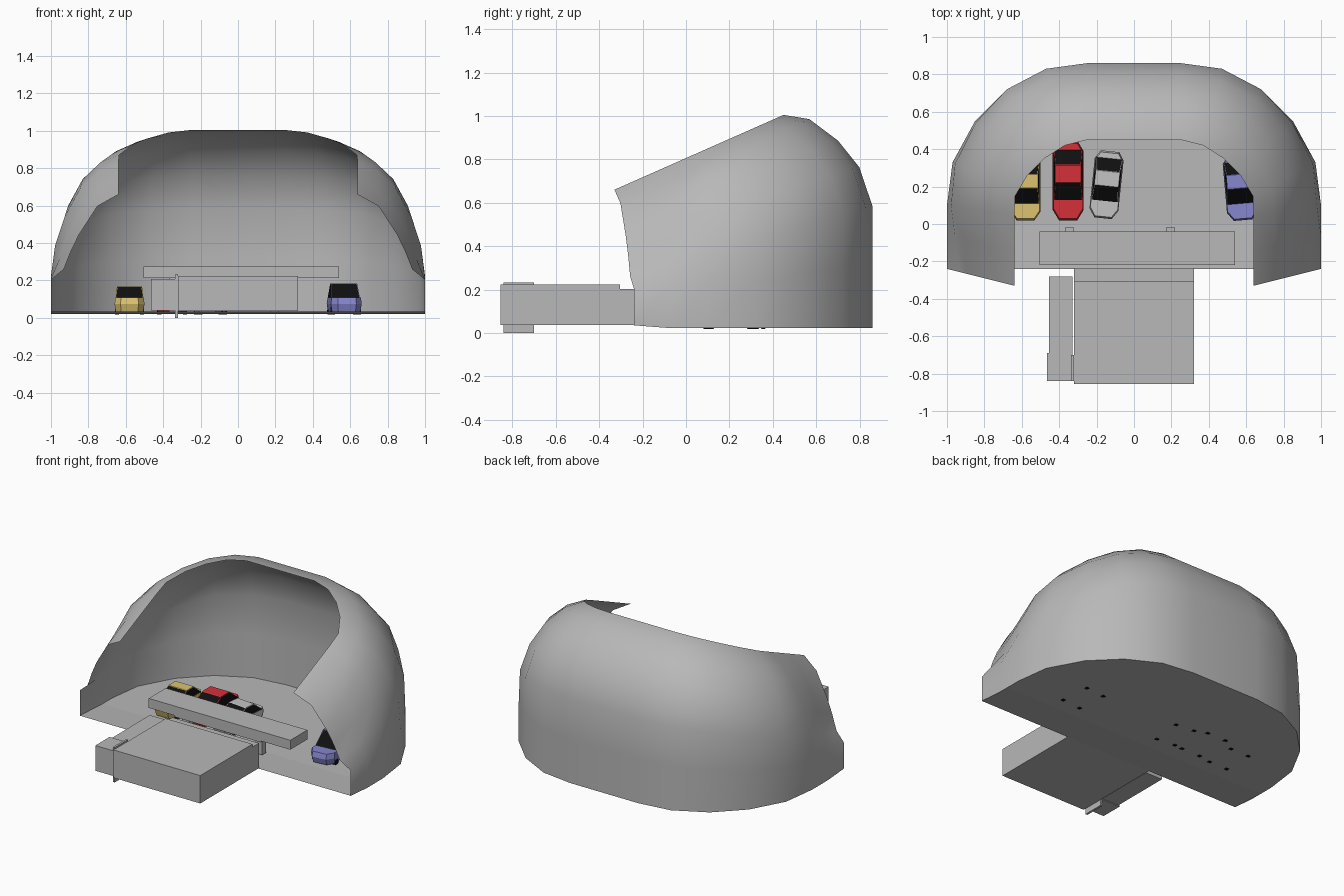
import bpy, bmesh, math
from mathutils import Matrix, Vector

if "Cube" in bpy.data.objects:
    bpy.data.objects.remove(bpy.data.objects["Cube"])


def material(name, rgb):
    m = bpy.data.materials.new(name)
    m.diffuse_color = (*rgb, 1)
    m.use_nodes = True
    m.node_tree.nodes["Principled BSDF"].inputs["Base Color"].default_value = m.diffuse_color
    return m


GRAY = material("concrete gray", (0.48, 0.48, 0.48))
BLACK = material("window black", (0.005, 0.005, 0.005))
RED = material("car red", (0.66, 0.03, 0.04))
YELLOW = material("car yellow", (0.72, 0.55, 0.16))
BLUE = material("car blue", (0.24, 0.24, 0.62))
SILVER = material("car silver", (0.55, 0.55, 0.55))


def finish(name, bm, mats, smooth=None):
    me = bpy.data.meshes.new(name)
    bm.to_mesh(me)
    bm.free()
    ob = bpy.data.objects.new(name, me)
    bpy.context.collection.objects.link(ob)
    for m in mats:
        me.materials.append(m)
    if smooth:
        bpy.ops.object.select_all(action='DESELECT')
        ob.select_set(True)
        bpy.context.view_layer.objects.active = ob
        bpy.ops.object.shade_smooth_by_angle(angle=math.radians(smooth))
    return ob


def box(name, x0, x1, y0, y1, z0, z1, mat=GRAY):
    bm = bmesh.new()
    bmesh.ops.create_cube(bm, size=1)
    for v in bm.verts:
        v.co = ((x0 + x1) / 2 + v.co.x * (x1 - x0),
                (y0 + y1) / 2 + v.co.y * (y1 - y0),
                (z0 + z1) / 2 + v.co.z * (z1 - z0))
    return finish(name, bm, [mat])


# --- dome shell: lofted between the ground outline and the sloping rim ---
base = [(1, -.24), (1, -.07), (1, .1), (.97, .33), (.85, .55),
        (.68, .72), (.47, .83), (.25, .86)]
rim = [(.64, -.33), (.64, -.14), (.64, .05), (.635, .15), (.57, .26),
       (.48, .35), (.37, .42), (.25, .45)]
# wall profiles as (inset, height) fractions
front = [(0, 0), (0, .27), (.19, .36), (.3, .52), (.42, .66), (.69, .9), (1, 1)]
side = [(0, 0), (0, .25), (.06, .45), (.2, .64), (.43, .83), (.7, .94), (1, 1)]
back = [(0, 0), (0, .3), (0, .57), (.15, .755), (.39, .88), (.71, .98), (1, 1)]


def column(k):
    (bx, by), (rx, ry) = base[k], rim[k]
    bz = 0.035 if k == 0 else 0.022
    rz = 0.66 + (ry + 0.33) * 0.442
    if k <= 2:
        a, b, t = front, side, k / 2
    else:
        a, b, t = side, back, min(1, (k - 2) / 3)
    pts = []
    for (i0, h0), (i1, h1) in zip(a, b):
        s, h = i0 + (i1 - i0) * t, h0 + (h1 - h0) * t
        pts.append(Vector((bx + (rx - bx) * s, by + (ry - by) * s, bz + (rz - bz) * h)))
    return pts


right = [column(k) for k in range(len(base))]
left = [[Vector((-p.x, p.y, p.z)) for p in c] for c in reversed(right)]
bm = bmesh.new()
cols = [[bm.verts.new(p) for p in c] for c in right + left]
for c, d in zip(cols, cols[1:]):
    for i in range(len(c) - 1):
        bm.faces.new((c[i], d[i], d[i + 1], c[i + 1]))
finish("dome_shell", bm, [GRAY], 50)

# --- floor with slightly raised front strip ---
bm = bmesh.new()
outline = [(1, 0)] + base[2:]
outline += [(-x, y) for x, y in reversed(outline)]
fl = [bm.verts.new((x, y, 0.022)) for x, y in outline]
bm.faces.new(fl)
a, b = bm.verts.new((-1, -.24, .035)), bm.verts.new((1, -.24, .035))
bm.faces.new((fl[-1], a, b, fl[0]))
finish("floor", bm, [GRAY])

# --- entrance building, side annex and overhead bar ---
box("entrance_block", -.32, .32, -.855, -.305, .037, .223)
box("entrance_step", -.32, .32, -.305, -.235, .037, .203)
box("rear_slab", -.32, .32, -.215, -.05, .2, .25)
box("overhead_bar", -.505, .54, -.22, -.04, .212, .275)
for i, x in enumerate((-.345, .195)):
    box(f"bar_post_{i + 1}", x - .025, x + .025, -.06, -.02, .03, .25)
box("side_annex", -.455, -.33, -.69, -.28, .045, .2)
box("annex_front", -.465, -.33, -.84, -.69, .04, .208)
box("divider_plate", -.336, -.322, -.84, -.7, 0, .232)


# --- parked cars ---
def car(name, paint, x, y, length, width, roof, turn=0):
    bm = bmesh.new()
    plan = [(.5, .13), (.5, .88), (.32, 1), (-.32, 1), (-.5, .88), (-.5, .13), (-.3, 0), (.3, 0)]
    belt = 0.108

    # body: three stacked rings
    rings = []
    for z, s in ((.035, .93), (.075, 1), (belt, .95)):
        rings.append([bm.verts.new((px * width * s, (py - .5) * length * s, z)) for px, py in plan])
    n = len(plan)
    for lo, hi in zip(rings, rings[1:]):
        for i in range(n):
            bm.faces.new((lo[i], lo[(i + 1) % n], hi[(i + 1) % n], hi[i]))
    bm.faces.new(rings[-1])
    bm.faces.new(rings[0][::-1])

    # cabin: tapered block whose four sides carry inset windows
    def ring(hw, y0, y1, z):
        return [bm.verts.new((sx * hw * width, (py - .5) * length, z))
                for sx, py in ((1, y0), (1, y1), (-1, y1), (-1, y0))]
    lo, hi = ring(.465, .25, .9, belt - .002), ring(.42, .49, .7, roof)
    panes = [bm.faces.new((lo[i], lo[(i + 1) % 4], hi[(i + 1) % 4], hi[i])) for i in range(4)]
    bm.faces.new(hi)
    bm.normal_update()
    bmesh.ops.inset_individual(bm, faces=panes, thickness=.005)
    for f in panes:
        f.material_index = 1

    # wheels
    for wx in (-.42, .42):
        for wy in (-.28, .3):
            mat = Matrix.Translation((wx * width, wy * length, .038)) @ Matrix.Rotation(math.pi / 2, 4, 'Y')
            res = bmesh.ops.create_cone(bm, cap_ends=True, segments=10, radius1=.021,
                                        radius2=.021, depth=.022, matrix=mat)
            for f in {f for v in res["verts"] for f in v.link_faces}:
                f.material_index = 1
    ob = finish(name, bm, [paint, BLACK])
    ob.location = (x, y + length / 2, 0)
    ob.rotation_euler.z = math.radians(turn)


car("yellow_car", YELLOW, -.58, .02, .35, .16, .168)
car("red_car", RED, -.352, .02, .42, .165, .175)
car("silver_car", SILVER, -.147, .03, .36, .155, .165, -6)
car("blue_car", BLUE, .568, .02, .35, .165, .183, 5)
